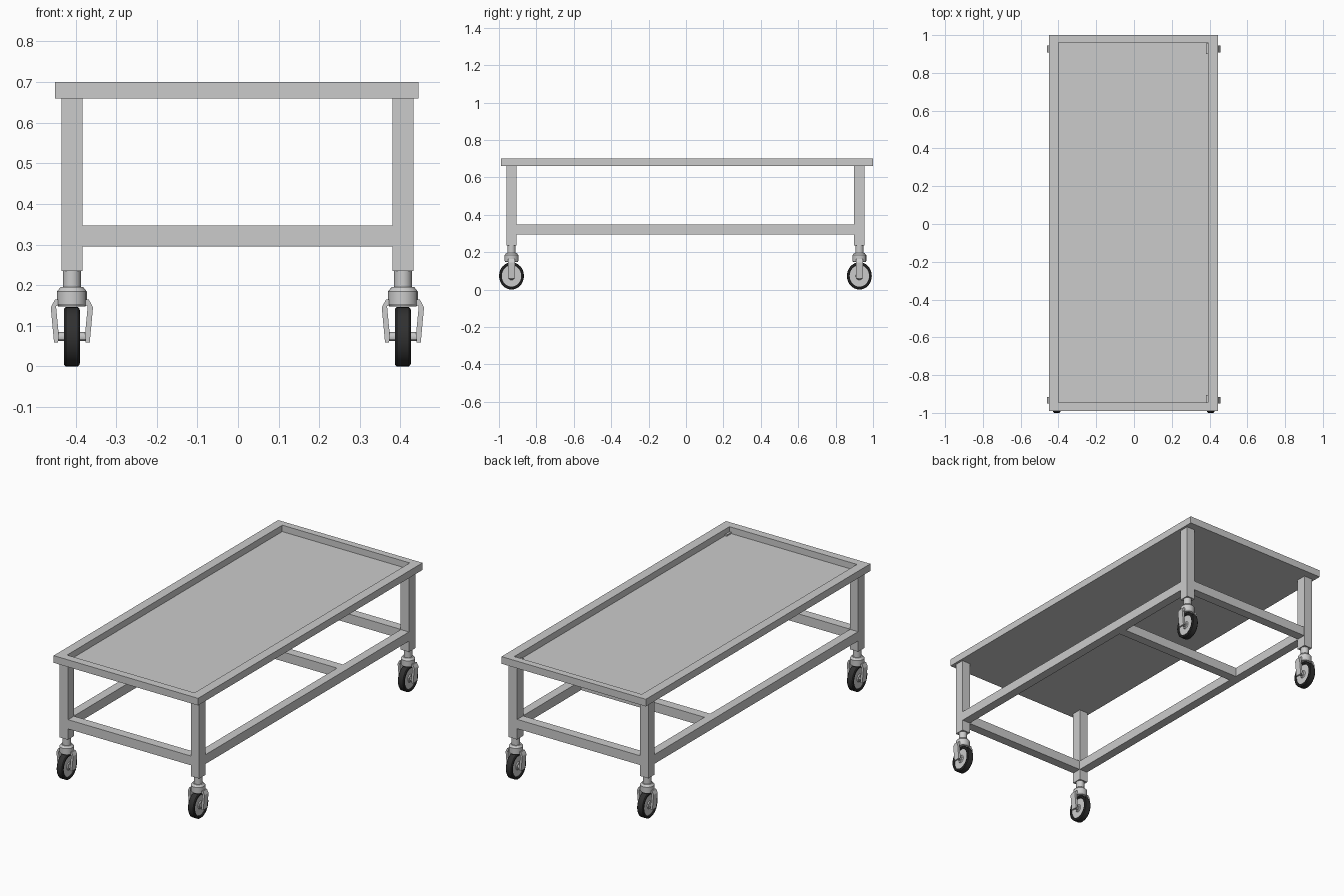
import bpy, bmesh, math
from mathutils import Vector

if "Cube" in bpy.data.objects:
    bpy.data.objects.remove(bpy.data.objects["Cube"])


def finish(name, bm, mat=None, smooth=False):
    bmesh.ops.recalc_face_normals(bm, faces=bm.faces)
    me = bpy.data.meshes.new(name)
    bm.to_mesh(me)
    bm.free()
    ob = bpy.data.objects.new(name, me)
    bpy.context.collection.objects.link(ob)
    if mat:
        me.materials.append(mat)
    if smooth:
        bpy.ops.object.select_all(action='DESELECT')
        ob.select_set(True)
        bpy.context.view_layer.objects.active = ob
        bpy.ops.object.shade_smooth_by_angle(angle=math.radians(30))
    return ob


def box(name, x, y, z):
    bm = bmesh.new()
    bmesh.ops.create_cube(bm, size=1)
    for v in bm.verts:
        v.co = [r[0] + (c + 0.5) * (r[1] - r[0]) for r, c in zip((x, y, z), v.co)]
    return finish(name, bm)


def lathe(name, profile, place, n, closed=False, mat=None, smooth=True):
    """Revolve (radius, height) points; place(height, a, b) maps to space."""
    bm = bmesh.new()
    rings = []
    for r, h in profile:
        rings.append([bm.verts.new(place(h, r * math.cos(2 * math.pi * i / n),
                                         r * math.sin(2 * math.pi * i / n))) for i in range(n)])
    pairs = list(zip(rings, rings[1:]))
    if closed:
        pairs.append((rings[-1], rings[0]))
    else:
        bm.faces.new(rings[0])
        bm.faces.new(rings[-1])
    for a, b in pairs:
        for i in range(n):
            j = (i + 1) % n
            bm.faces.new((a[i], a[j], b[j], b[i]))
    return finish(name, bm, mat, smooth)


def extrude_y(name, pts, y0, y1):
    """Extrude an (x, z) outline along y."""
    bm = bmesh.new()
    f = bm.faces.new([bm.verts.new((x, y0, z)) for x, z in pts])
    r = bmesh.ops.extrude_face_region(bm, geom=[f])
    for v in r['geom']:
        if isinstance(v, bmesh.types.BMVert):
            v.co.y = y1
    return finish(name, bm)


rubber = bpy.data.materials.new("dark_rubber")
rubber.diffuse_color = (0.03, 0.03, 0.03, 1)
rubber.use_nodes = True
rubber.node_tree.nodes["Principled BSDF"].inputs["Base Color"].default_value = rubber.diffuse_color
hub_grey = bpy.data.materials.new("hub_grey")
hub_grey.diffuse_color = (0.62, 0.62, 0.62, 1)
hub_grey.use_nodes = True
hub_grey.node_tree.nodes["Principled BSDF"].inputs["Base Color"].default_value = hub_grey.diffuse_color

# tray top: one solid block with the recess sunk into it
X0, X1, Y0, Y1 = -0.451, 0.445, -0.99, 1.0
bm = bmesh.new()
bmesh.ops.create_cube(bm, size=1)
for v in bm.verts:
    v.co = (X0 if v.co.x < 0 else X1, Y0 if v.co.y < 0 else Y1, 0.66 if v.co.z < 0 else 0.70)
bm.normal_update()
top = max(bm.faces, key=lambda f: f.calc_center_median().z)
bmesh.ops.inset_region(bm, faces=[top], thickness=0.04)
for v in top.verts:
    v.co.x = -0.399 if v.co.x < 0 else 0.392
    v.co.y = -0.945 if v.co.y < 0 else 0.962
r = bmesh.ops.extrude_face_region(bm, geom=[top])
bmesh.ops.translate(bm, vec=Vector((0, 0, -0.036)),
                    verts=[v for v in r['geom'] if isinstance(v, bmesh.types.BMVert)])
bmesh.ops.delete(bm, geom=[top], context='FACES_ONLY')
finish("tray_top", bm)

LX, RX, FY, BY = -0.409, 0.406, -0.933, 0.927
H = 0.026

# lower frame rails
for side, x in (("left", LX), ("right", RX)):
    box(side + "_lower_rail", (x - 0.025, x + 0.025), (FY + H, BY - H), (0.295, 0.347))
for end, y in (("front", FY), ("back", BY), ("middle", 0.36)):
    box(end + "_cross_rail", (LX + 0.025, RX - 0.025), (y - H, y + H), (0.295, 0.347))

# legs with swivel casters
for end, y in (("front", FY), ("back", BY)):
    for side, x in (("left", LX), ("right", RX)):
        n = end + "_" + side + "_"
        # the right legs poke slightly through the tray floor
        box(n + "leg", (x - H, x + H), (y - 0.028, y + 0.028), (0.235, 0.672 if x > 0 else 0.66))

        def up(h, a, b):
            return (x + a, y + b, h)

        def wheel(h, a, b):
            return (x + h, y + a * 0.91, 0.073 + b)

        def axle(h, a, b):
            return (x + h, y + a, 0.073 + b)

        lathe(n + "caster_stem", [(0.022, 0.19), (0.022, 0.236)], up, 16)
        lathe(n + "swivel_collar", [(0.033, 0.147), (0.037, 0.153), (0.037, 0.184), (0.028, 0.195)], up, 16)
        # tyre, hub disc and axle
        lathe(n + "tyre", [(0.057, -0.017), (0.062, -0.02), (0.069, -0.019), (0.073, -0.015),
                           (0.073, 0.015), (0.069, 0.019), (0.062, 0.02), (0.057, 0.017)],
              wheel, 32, True, rubber)
        lathe(n + "wheel_hub", [(0.018, -0.018), (0.022, -0.013), (0.058, -0.013),
                                (0.058, 0.013), (0.022, 0.013), (0.018, 0.018)], wheel, 32, mat=hub_grey)
        lathe(n + "axle", [(0.011, -0.044), (0.011, 0.044)], axle, 12)
        # fork arms bent out from the collar
        for s, tag in ((-1, "left"), (1, "right")):
            arm = [(0.034, 0.164), (0.042, 0.164), (0.052, 0.145), (0.044, 0.059),
                   (0.034, 0.059), (0.032, 0.075), (0.039, 0.148), (0.034, 0.150)]
            extrude_y(n + tag + "_fork_arm", [(x + s * px, pz) for px, pz in arm], y - 0.018, y + 0.018)
